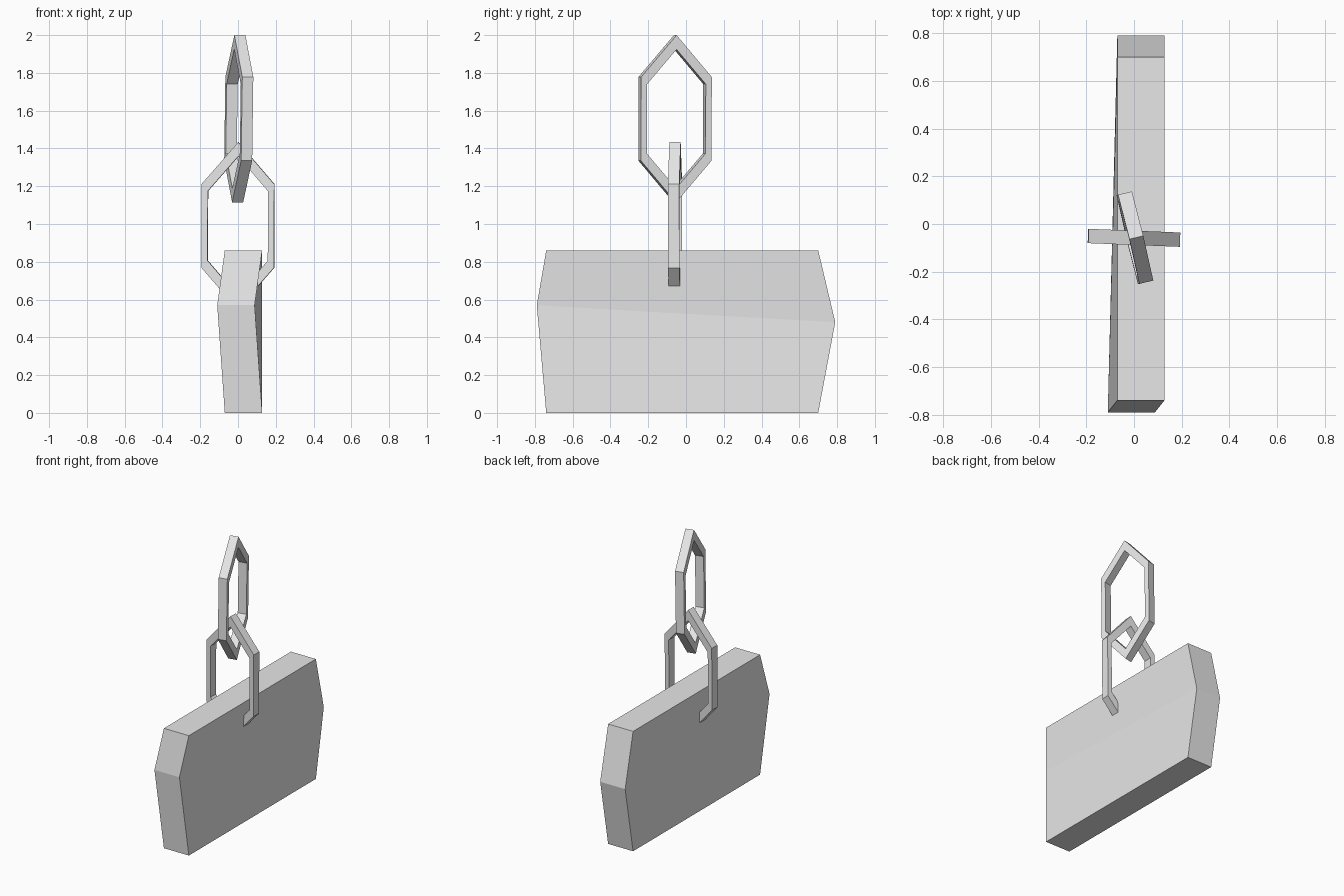
import bpy
import bmesh
import math

cube = bpy.data.objects.get("Cube")
if cube:
    bpy.data.objects.remove(cube, do_unlink=True)

grey = bpy.data.materials.new("plain_grey")
grey.use_nodes = True
grey.diffuse_color = (0.8, 0.8, 0.8, 1)
grey.node_tree.nodes["Principled BSDF"].inputs["Base Color"].default_value = (0.8, 0.8, 0.8, 1)


def finish(name, bm):
    bmesh.ops.recalc_face_normals(bm, faces=bm.faces)
    mesh = bpy.data.meshes.new(name)
    bm.to_mesh(mesh)
    bm.free()
    mesh.materials.append(grey)
    obj = bpy.data.objects.new(name, mesh)
    bpy.context.collection.objects.link(obj)
    return obj


def chain_link(name, location, yaw, tilt):
    """Six-sided link with a rectangular section, upright in its local XZ plane."""
    bm = bmesh.new()
    rings = []
    for i in range(6):
        a = math.radians(90 + 60 * i)
        x, z = 0.222 * math.cos(a), 0.443 * math.sin(a)
        rings.append([bm.verts.new((x * s, y, z * s))
                      for s, y in ((1, -0.03), (1, 0.03), (0.83, 0.03), (0.83, -0.03))])
    for i in range(6):
        a, b = rings[i], rings[(i + 1) % 6]
        for j in range(4):
            k = (j + 1) % 4
            bm.faces.new((a[j], a[k], b[k], b[j]))
    obj = finish(name, bm)
    obj.location = location
    obj.rotation_euler = (0, math.radians(tilt), math.radians(yaw))
    return obj


# Hanging plate: three cross rows (bottom, widest, top), each given as
# (y, z, x offset) at the front and back ends
rows = [((-0.74, 0.0, 0), (0.70, 0.0, 0)),
        ((-0.79, 0.57, -0.04), (0.79, 0.48, 0)),
        ((-0.74, 0.86, 0), (0.70, 0.86, 0))]
bm = bmesh.new()
sides = [[[bm.verts.new((x + dx, y, z)) for y, z, dx in row] for row in rows]
         for x in (-0.07, 0.128)]
left, right = sides
for i in range(2):
    for s in sides:
        bm.faces.new((s[i][0], s[i][1], s[i + 1][1], s[i + 1][0]))
    for e in range(2):
        bm.faces.new((left[i][e], left[i + 1][e], right[i + 1][e], right[i][e]))
for i in (0, 2):
    bm.faces.new((left[i][0], left[i][1], right[i][1], right[i][0]))
finish("hanging_plate", bm)

# Two interlocked links; the lower one sinks into the plate
chain_link("lower_link", (0, -0.058, 0.99), -2.3, 0.3)
chain_link("upper_link", (0.004, -0.058, 1.557), -76.5, 0).rotation_euler.x = math.radians(-0.8)
